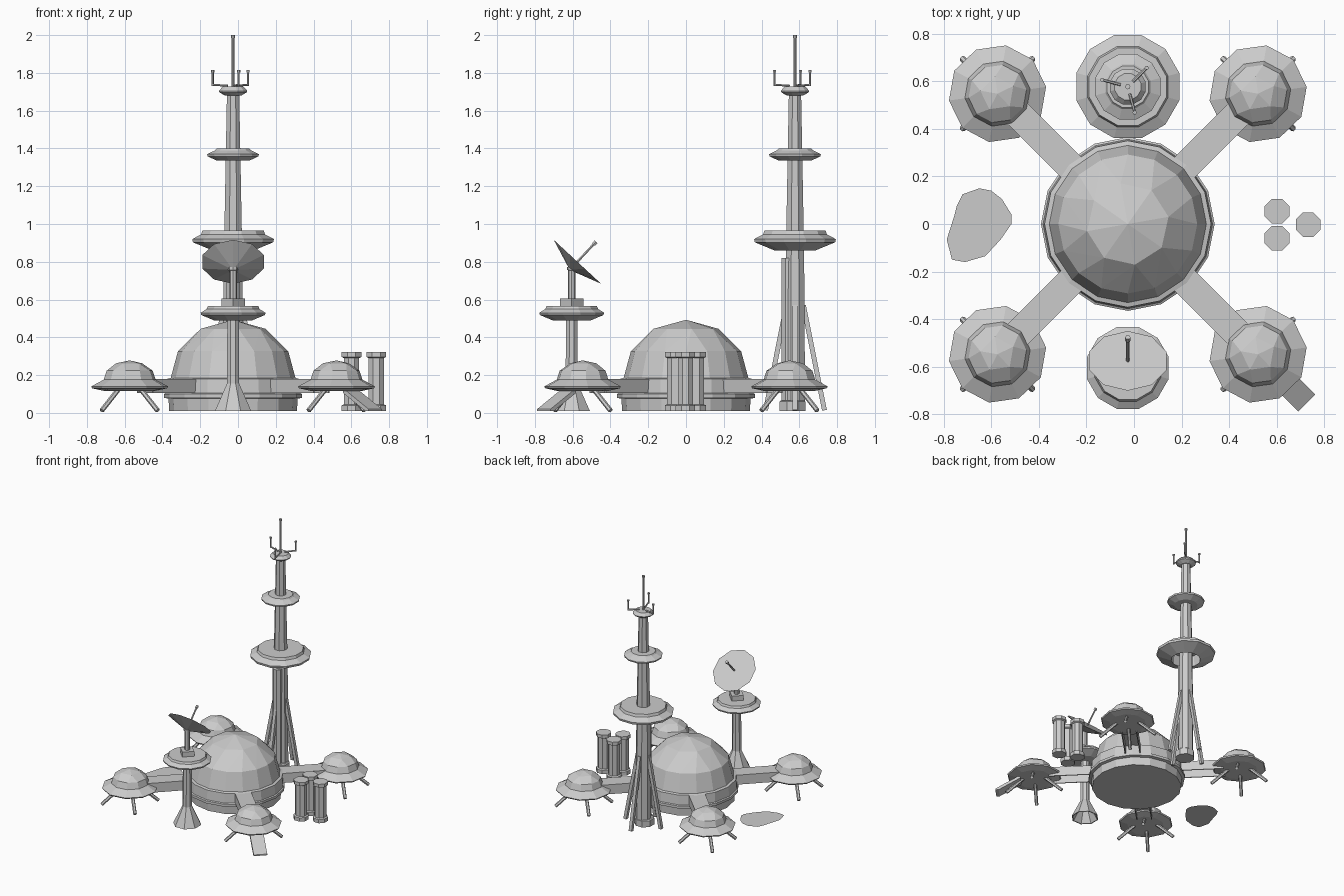
import bpy, bmesh
from math import sin, cos, radians, pi
from mathutils import Vector, Matrix

cube = bpy.data.objects.get("Cube")
if cube:
    bpy.data.objects.remove(cube, do_unlink=True)

grey = bpy.data.materials.new("light_grey")
grey.use_nodes = True
grey.diffuse_color = (0.6, 0.6, 0.6, 1)
grey.node_tree.nodes["Principled BSDF"].inputs["Base Color"].default_value = (0.6, 0.6, 0.6, 1)


def finish(name, bm, loc=(0, 0, 0), rot=None):
    """Turn a bmesh into a named, flat shaded object."""
    bmesh.ops.recalc_face_normals(bm, faces=bm.faces)
    mesh = bpy.data.meshes.new(name)
    bm.to_mesh(mesh)
    bm.free()
    mesh.materials.append(grey)
    ob = bpy.data.objects.new(name, mesh)
    bpy.context.collection.objects.link(ob)
    matrix = rot.to_matrix().to_4x4() if rot else Matrix()
    ob.matrix_world = Matrix.Translation(loc) @ matrix


def ring(bm, r, z, n, turn=0):
    angles = [2 * pi * i / n + radians(turn) for i in range(n)]
    return [bm.verts.new((r * cos(a), r * sin(a), z)) for a in angles]


def lathe(name, profile, n, loc=(0, 0, 0), turn=0, rot=None):
    """Closed solid of revolution from (radius, height) pairs."""
    bm = bmesh.new()
    rings = [ring(bm, r, z, n, turn) for r, z in profile]
    for a, b in zip(rings, rings[1:]):
        for i in range(n):
            j = (i + 1) % n
            bm.faces.new((a[i], a[j], b[j], b[i]))
    bm.faces.new(rings[0])
    bm.faces.new(rings[-1])
    finish(name, bm, loc, rot)


def beam(name, start, end, r, n=6, turn=0):
    """Straight rod between two points."""
    start, end = Vector(start), Vector(end)
    d = end - start
    lathe(name, [(r, 0), (r, d.length)], n, start, turn, d.to_track_quat('Z', 'Y'))


def dome(name, r, h, loc, rings):
    """Faceted dome: hull of rings given as (polar angle, sides, turn)."""
    bm = bmesh.new()
    bm.verts.new((0, 0, h))
    for polar, n, turn in rings:
        a = radians(polar)
        ring(bm, r * sin(a), h * cos(a), n, turn)
    bmesh.ops.convex_hull(bm, input=bm.verts)
    finish(name, bm, loc)


def prism(name, section, depth, loc, yaw):
    """Side section in (x, z), given a depth along y, then turned about z."""
    bm = bmesh.new()
    a, b = [[bm.verts.new((x, y, z)) for x, z in section] for y in (-depth / 2, depth / 2)]
    bm.faces.new(a)
    bm.faces.new(b)
    for i in range(len(a)):
        j = (i + 1) % len(a)
        bm.faces.new((a[i], a[j], b[j], b[i]))
    finish(name, bm, loc, Matrix.Rotation(radians(yaw), 3, 'Z').to_quaternion())


CX = -0.026  # shared axis of the settlement

# Main habitat: drum with a lip, faceted dome on top
lathe("habitat_base", [(.338, .01), (.342, .075), (.365, .08), (.365, .1),
                       (.356, .105), (.35, .18), (.33, .185)], 16, (CX, 0, 0))
dome("habitat_dome", .337, .333, (CX, 0, .16),
     [(31, 8, 10), (60, 16, 0), (90, 16, 0)])

# Four pods with legs, joined to the habitat by channel shaped corridors
POD = 0.5475
for sx, sy, side in ((-1, -1, "front_right"), (1, -1, "front_left"),
                     (-1, 1, "back_right"), (1, 1, "back_left")):
    px, py = CX + sx * POD, sy * POD
    lathe("pod_saucer_" + side, [(.14, .117), (.2, .13), (.206, .14), (.135, .178)],
          10, (px, py, 0), 8)
    dome("pod_dome_" + side, .139, .103, (px, py, .175),
         [(32, 5, 26), (62, 10, 8), (90, 10, 8)])
    for lx in (-1, 1):
        for ly in (-1, 1):
            beam("pod_leg_" + side, (px + lx * .055, py + ly * .055, .13),
                 (px + lx * .148, py + ly * .148, .012), .013)
    prism("corridor_" + side, [(-.06, .18), (.06, .18), (.06, .104), (.052, .104),
                               (.052, .172), (-.052, .172), (-.052, .104), (-.06, .104)],
          .36, (CX + sx * .34, sy * .34, 0), -45 * sx * sy)

# Entry ramp of the front left pod, sloping outward
prism("entry_ramp", [(.1, .13), (.29, .02), (.29, .01), (.265, .01), (.1, .105)],
      .1, (CX + POD, -POD, 0), -45)

# Tall tower: tapered column with three discs, the lowest hollow below
T = (CX, .577, 0)
lathe("tower_column", [(.057, .01), (.055, .6), (.05, .96), (.035, 1.7)], 8, T, 22.5)
lathe("tower_lower_disc", [(.04, .945), (.105, .945), (.112, .86), (.22, .903), (.224, .92),
                           (.175, .945), (.168, .965)], 12, T, 15)
lathe("tower_middle_disc", [(.088, 1.335), (.139, 1.358), (.142, 1.37),
                            (.098, 1.39), (.09, 1.4)], 12, T, 15)
lathe("tower_top_disc", [(.045, 1.68), (.075, 1.697), (.078, 1.705), (.057, 1.727)], 12, T, 15)

# Lift shaft beside the column and the foot they share
lathe("lift_shaft", [(.038, .01), (.038, .82)], 8, (CX, .54, 0), 22.5)
lathe("tower_foot", [(.074, .01), (.074, .06), (.066, .066)], 8, (CX, .564, 0), 22.5)

# Splayed struts around the tower
for k in range(4):
    dx, dy = cos(k * pi / 2), sin(k * pi / 2)
    beam("tower_strut", (CX + .045 * dx, .577 + .045 * dy, .57),
         (CX + .156 * dx, .577 + .156 * dy, .014), .018, 4, 45)

# Mast and three bent aerials at the tower top
lathe("mast", [(.008, 1.72), (.008, 1.985), (.011, 1.986), (.011, 2.0)], 8, T)
for deg in (45, 165, 285):
    dx, dy = cos(radians(deg)), sin(radians(deg))
    tip = (CX + .112 * dx, .577 + .112 * dy, 0)
    beam("aerial_arm", (CX + .03 * dx, .577 + .03 * dy, 1.732),
         (tip[0], tip[1], 1.737), .006)
    lathe("aerial", [(.006, 1.73), (.006, 1.802), (.009, 1.803), (.009, 1.814)], 6, tip)

# Dish stand: hollow flared foot, pillar, disc, mount and post
D = (CX, -.605, 0)
lathe("dish_pillar", [(.026, .14), (.096, .01), (.104, .01), (.035, .155), (.033, .5)],
      8, D, 22.5)
lathe("dish_platform", [(.105, .49), (.174, .518), (.178, .53), (.145, .55),
                        (.138, .566)], 12, D, 15)
lathe("dish_mount", [(.062, .56), (.062, .605)], 4, D)
lathe("dish_post", [(.02, .6), (.02, .755), (.026, .757), (.026, .772)], 8, D)

# Tilted dish with its feed horn
normal = Vector((0, .68, .733)).normalized()
centre = Vector((CX, -.575, .8))
lathe("dish", [(.012, -.055), (.171, 0)], 10, centre, 18, normal.to_track_quat('Z', 'Y'))
beam("dish_feed", centre, centre + normal * .135, .007)
beam("dish_feed_tip", centre + normal * .125, centre + normal * .145, .012)

# Storage tanks with wider caps
for x, y in ((.601, .054), (.601, -.06), (.732, -.003)):
    lathe("storage_tank", [(.056, .01), (.056, .04), (.044, .045), (.044, .29),
                           (.056, .296), (.056, .322)], 8, (x, y, 0), 22.5)

# Flat landing patch on the ground
outline = [(-.745, .075), (-.72, .125), (-.65, .15), (-.6, .14), (-.555, .105),
           (-.515, .04), (-.515, 0), (-.56, -.065), (-.625, -.135), (-.71, -.16),
           (-.765, -.15), (-.787, -.065), (-.755, .035)]
bm = bmesh.new()
bm.faces.new([bm.verts.new((x, y, 0)) for x, y in reversed(outline)])
finish("ground_patch", bm)
